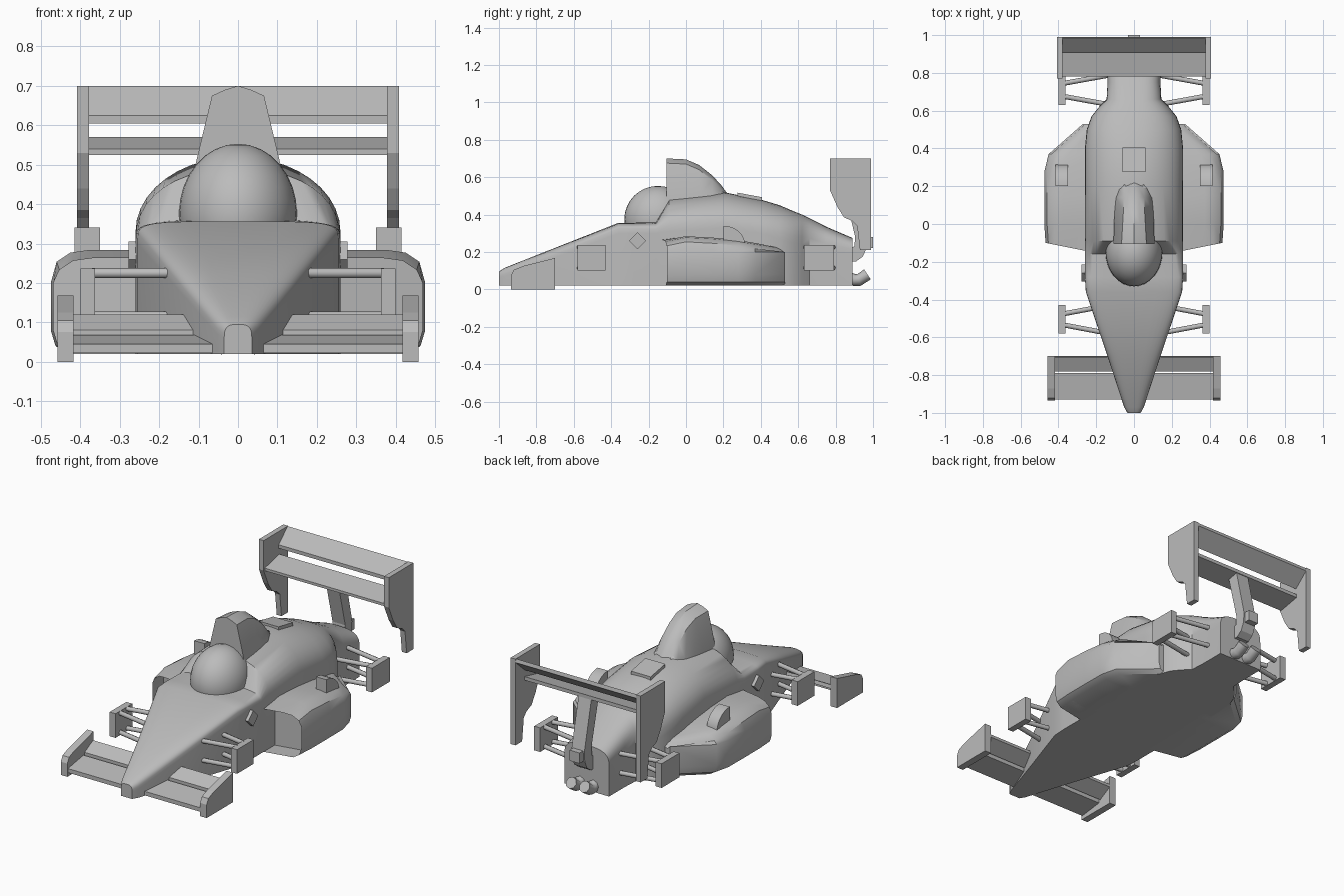
import bpy, bmesh, math
from mathutils import Matrix

cube = bpy.data.objects.get("Cube")
if cube:
    bpy.data.objects.remove(cube)

grey = bpy.data.materials.new("plain grey")
grey.use_nodes = True
grey.diffuse_color = (0.5, 0.5, 0.5, 1)
grey.node_tree.nodes["Principled BSDF"].inputs["Base Color"].default_value = (0.5, 0.5, 0.5, 1)


def finish(name, bm, smooth=None, mirror=False):
    """Turn a bmesh into an object, optionally smooth and mirrored."""
    bmesh.ops.recalc_face_normals(bm, faces=bm.faces[:])
    me = bpy.data.meshes.new(name)
    bm.to_mesh(me)
    bm.free()
    me.materials.append(grey)
    if smooth:
        me.shade_smooth()
        me.set_sharp_from_angle(angle=math.radians(smooth))
    ob = bpy.data.objects.new(name, me)
    bpy.context.collection.objects.link(ob)
    if mirror:
        ob.modifiers.new("mirror", 'MIRROR')
    return ob


def loft(rings):
    """Skin closed rings of points and cap both ends."""
    bm = bmesh.new()
    vs = [[bm.verts.new(p) for p in r] for r in rings]
    n = len(vs[0])
    for a, b in zip(vs, vs[1:]):
        for i in range(n):
            j = (i + 1) % n
            bm.faces.new((a[i], a[j], b[j], b[i]))
    first = bm.faces.new(vs[0])
    bm.faces.new(vs[-1])
    return bm, first


def prism(name, profile, x0, x1, mirror=False, smooth=None):
    """Side profile (y, z) extruded from x0 to x1."""
    bm, _ = loft([[(x, y, z) for y, z in profile] for x in (x0, x1)])
    return finish(name, bm, smooth, mirror)


def block(name, x, y, z, mirror=False):
    return prism(name, [(y[0], z[0]), (y[1], z[0]), (y[1], z[1]), (y[0], z[1])], *x, mirror)


def tube(name, points, radius):
    cu = bpy.data.curves.new(name, 'CURVE')
    cu.dimensions = '3D'
    cu.bevel_depth = radius
    cu.bevel_resolution = 2
    cu.use_fill_caps = True
    sp = cu.splines.new('POLY')
    sp.points.add(len(points) - 1)
    for p, co in zip(sp.points, points):
        p.co = (*co, 1)
    cu.materials.append(grey)
    bpy.context.collection.objects.link(bpy.data.objects.new(name, cu))


# Main body: flat floor, vertical sides, rounded top
def body_ring(y, w, shoulder, top, power, n=20):
    pts = [(w, y, 0.02)]
    for i in range(n + 1):
        a = math.pi * i / n
        c, s = math.cos(a), math.sin(a)
        x = math.copysign(abs(c) ** (2 / power), c) * w
        pts.append((x, y, shoulder + (top - shoulder) * abs(s) ** (2 / power)))
    return pts + [(-w, y, 0.02)]


sections = [
    (-1.0, 0.035, 0.06, 0.095, 3), (-0.97, 0.052, 0.07, 0.115, 3),
    (-0.7, 0.14, 0.17, 0.222, 3.5), (-0.36, 0.255, 0.3, 0.356, 5),
    (-0.28, 0.26, 0.3, 0.356, 5), (-0.16, 0.26, 0.3, 0.36, 4),
    (-0.09, 0.26, 0.31, 0.49, 2.2), (0.2, 0.26, 0.33, 0.52, 2),
    (0.4, 0.26, 0.3, 0.48, 2.1), (0.5, 0.25, 0.27, 0.45, 2.3),
    (0.57, 0.225, 0.25, 0.42, 2.5), (0.62, 0.185, 0.24, 0.4, 2.7),
    (0.66, 0.145, 0.23, 0.38, 3), (0.75, 0.14, 0.21, 0.335, 3),
    (0.89, 0.14, 0.19, 0.275, 3)]
bm, _ = loft([body_ring(*s) for s in sections])
finish("main_body", bm, 40)

# Driver helmet dome
bm = bmesh.new()
bmesh.ops.create_uvsphere(bm, u_segments=32, v_segments=16, radius=1,
                          matrix=Matrix.Translation((0, -0.15, 0.375))
                          @ Matrix.Diagonal((0.15, 0.18, 0.178, 1)))
finish("helmet", bm, 40)


# Air intake above the cockpit
def intake_ring(y, base, shoulder, top):
    half = [(base, 0.36), (base, 0.5), (shoulder, top - 0.025), (shoulder * 0.5, top - 0.01)]
    return [(x, y, z) for x, z in half] + [(0, y, top)] + [(-x, y, z) for x, z in reversed(half)]


bm, _ = loft([intake_ring(*r) for r in (
    (-0.105, 0.108, 0.066, 0.7), (0, 0.106, 0.06, 0.695), (0.07, 0.102, 0.056, 0.665),
    (0.14, 0.095, 0.055, 0.61), (0.19, 0.08, 0.05, 0.555), (0.23, 0.05, 0.03, 0.5))])
finish("air_intake", bm, 35)
prism("engine_hatch", [(0.275, 0.49), (0.275, 0.517), (0.405, 0.493), (0.405, 0.46)], -0.062, 0.062)


# Side pods with hollow front inlets
def pod_ring(y, xo, top, skew=0):
    pts = [(0.2, 0.02), (xo - 0.045, 0.02), (xo - 0.012, 0.04), (xo, 0.08), (xo, 0.2),
           (xo - 0.015, top - 0.03), (xo - 0.05, top - 0.007), (xo - 0.1, top), (0.2, top)]
    return [(max(x, 0.2), y + skew * (x - xo), z) for x, z in pts]


bm, front = loft([pod_ring(-0.1, 0.468, 0.263, 0.2), pod_ring(0, 0.475, 0.284),
                  pod_ring(0.15, 0.475, 0.276), pod_ring(0.28, 0.474, 0.262),
                  pod_ring(0.37, 0.452, 0.248), pod_ring(0.53, 0.27, 0.215)])
bmesh.ops.inset_region(bm, faces=[front], thickness=0.022)
hole = bmesh.ops.extrude_face_region(bm, geom=[front])
bmesh.ops.translate(bm, vec=(0, 0.1, 0),
                    verts=[g for g in hole["geom"] if isinstance(g, bmesh.types.BMVert)])
if front.is_valid:
    bm.faces.remove(front)
finish("side_pod", bm, 35, True)

# Rounded vents on the pods
arc = [(0.2 + 0.115 * math.sin(a), 0.24 + 0.1 * math.cos(a))
       for a in [math.pi / 2 * i / 8 for i in range(9)]]
prism("pod_vent", [(0.2, 0.24)] + arc, 0.35, 0.415, True, 35)

# Diamond plates beside the cockpit
prism("side_diamond", [(-0.305, 0.26), (-0.26, 0.305), (-0.215, 0.26), (-0.26, 0.215)],
      0.24, 0.278, True)

# Wheel mounts and suspension arms
for end, y0, y1, inner in (("front", -0.58, -0.43, 0.13), ("rear", 0.63, 0.79, 0.12)):
    block(end + "_wheel_mount", (0.363, 0.4), (y0, y1), (0.1, 0.237), True)
    for side in (-1, 1):
        for z in (0.115, 0.225):
            for root, tip in ((y0, y0 + 0.045), (y1, y1 - 0.045)):
                tube(end + "_suspension_arm", [(side * inner, root, z), (side * 0.37, tip, z)], 0.013)

# Front wing
prism("front_wing_endplate", [(-0.935, 0), (-0.935, 0.075), (-0.92, 0.105), (-0.87, 0.125),
                              (-0.7, 0.168), (-0.7, 0)], 0.417, 0.458, True)
prism("front_wing_main", [(-0.93, 0.022), (-0.93, 0.045), (-0.79, 0.068), (-0.79, 0.04)], -0.42, 0.42)
prism("front_wing_flap", [(-0.78, 0.055), (-0.78, 0.08), (-0.705, 0.12), (-0.7, 0.1)], -0.42, 0.42)

# Rear wing
prism("rear_wing_endplate", [(0.77, 0.7), (0.99, 0.7), (0.99, 0.21), (0.93, 0.21), (0.915, 0.34),
                             (0.89, 0.365), (0.845, 0.385), (0.81, 0.44), (0.77, 0.53)],
      0.378, 0.408, True)
prism("rear_wing_main", [(0.78, 0.525), (0.78, 0.54), (0.91, 0.57), (0.91, 0.55)], -0.385, 0.385)
prism("rear_wing_flap", [(0.905, 0.605), (0.905, 0.625), (0.985, 0.7), (0.99, 0.68)], -0.385, 0.385)

# Curved wing pylon and tail lamp
prism("wing_pylon", [(0.86, 0.15), (0.91, 0.15), (0.945, 0.175), (0.965, 0.22), (0.968, 0.28),
                     (0.905, 0.555), (0.84, 0.545), (0.905, 0.28), (0.9, 0.23), (0.86, 0.21)],
      -0.04, 0.04)
block("tail_lamp", (-0.032, 0.032), (0.95, 1.0), (0.22, 0.28))

# Upswept twin exhausts
for side in (-1, 1):
    tube("exhaust", [(side * 0.042, 0.86, 0.065), (side * 0.042, 0.9, 0.05),
                     (side * 0.042, 0.925, 0.05), (side * 0.042, 0.97, 0.08)], 0.032)
